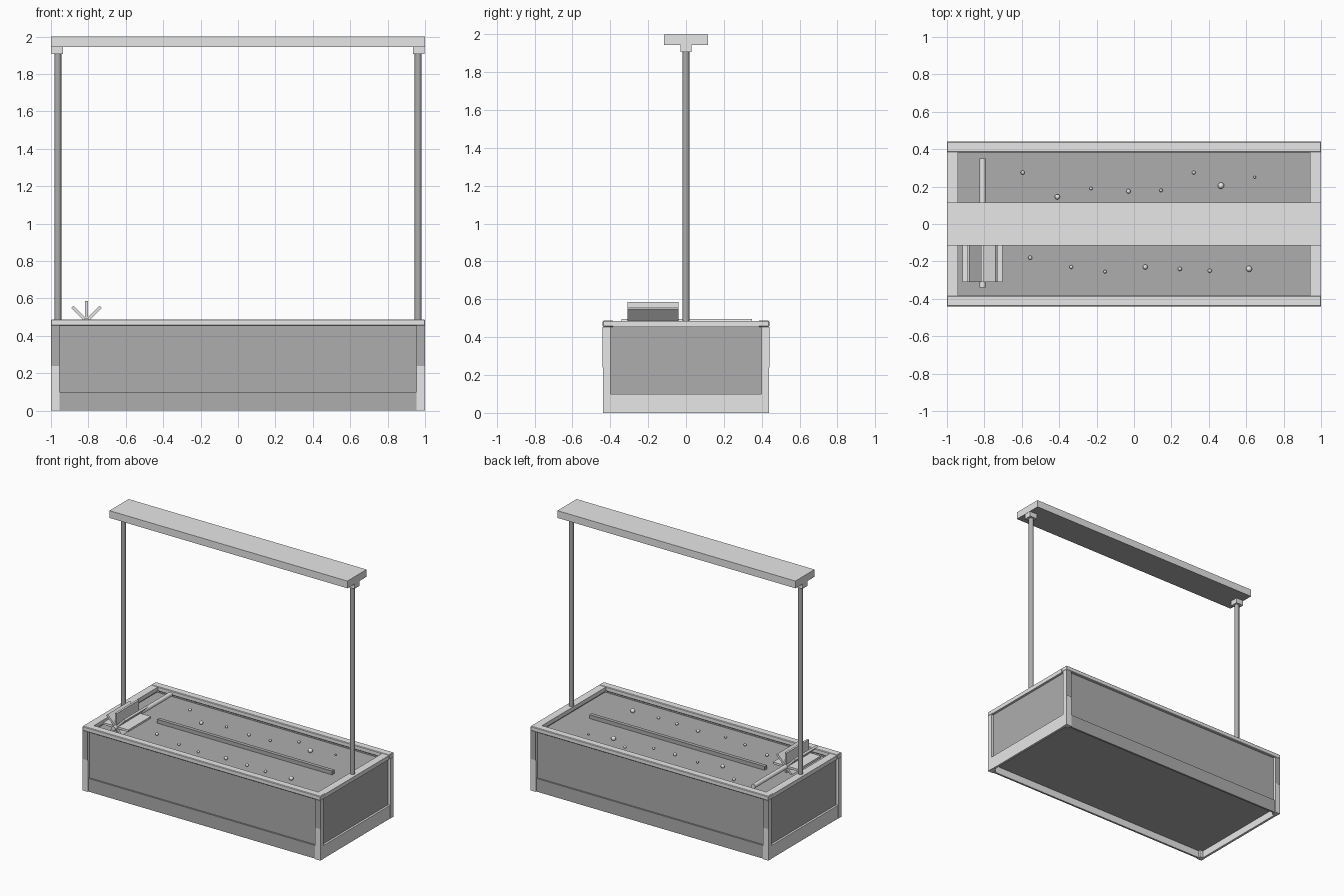
import bpy, math
from mathutils import Matrix, Vector

if "Cube" in bpy.data.objects:
    bpy.data.objects.remove(bpy.data.objects["Cube"])


def material(name, v):
    m = bpy.data.materials.new(name)
    m.diffuse_color = (v, v, v, 1)
    m.use_nodes = True
    m.node_tree.nodes["Principled BSDF"].inputs["Base Color"].default_value = m.diffuse_color
    return m


LIGHT = material("light grey", 0.8)
DARK = material("mid grey", 0.42)


def box(name, x, y, z, mat, bevel=0.0):
    """Box from (min, max) ranges on each axis."""
    bpy.ops.mesh.primitive_cube_add(size=1)
    o = bpy.context.object
    o.name = name
    lo, hi = Vector((x[0], y[0], z[0])), Vector((x[1], y[1], z[1]))
    d = hi - lo
    o.data.transform(Matrix.Translation((lo + hi) / 2) @ Matrix.Diagonal((d.x, d.y, d.z, 1)))
    o.data.materials.append(mat)
    if bevel:
        b = o.modifiers.new("bevel", "BEVEL")
        b.width, b.segments = bevel, 1
    return o


def mirrored(s, a, b):
    return (min(s * a, s * b), max(s * a, s * b))


def rod(name, radius, length, loc, rot, mat, sides=12):
    bpy.ops.mesh.primitive_cylinder_add(vertices=sides, radius=radius, depth=length,
                                        location=loc, rotation=rot)
    o = bpy.context.object
    o.name = name
    o.data.materials.append(mat)
    bpy.ops.object.shade_smooth_by_angle(angle=math.radians(40))
    return o


# Tank body: flat top surface and raised floor
SURFACE, FLOOR = 0.436, 0.055
box("tank_body", (-0.96, 0.96), (-0.40, 0.40), (FLOOR, SURFACE), DARK)

# Long sides: panel, lower board, its light inner face and top rail
for s, side in ((-1, "front"), (1, "back")):
    box(side + "_panel", (-0.955, 0.955), mirrored(s, 0.40, 0.42), (FLOOR, 0.455), DARK)
    box(side + "_lower_board", (-0.955, 0.955), mirrored(s, 0.42, 0.432), (0.0, 0.1), DARK)
    box(side + "_inner_sill", (-0.955, 0.955), mirrored(s, 0.417, 0.421), (0.0, FLOOR), LIGHT)
    box(side + "_top_rail", (-1, 1), mirrored(s, 0.383, 0.44), (0.454, 0.488), LIGHT, 0.004)

# Short sides: panel, lower board, top rail, pole, bracket and corner posts
for s, side in ((-1, "left"), (1, "right")):
    box(side + "_panel", mirrored(s, 0.96, 0.982), (-0.40, 0.40), (FLOOR, 0.455), DARK)
    box(side + "_lower_board", mirrored(s, 0.98, 0.998), (-0.40, 0.40), (0.0, 0.1), LIGHT)
    box(side + "_top_rail", mirrored(s, 0.942, 1.0), (-0.385, 0.385), (0.454, 0.485), LIGHT)
    rod(side + "_pole", 0.018, 1.47, (s * 0.963, 0, 1.185), (0, 0, 0), DARK)
    box(side + "_bracket", mirrored(s, 0.935, 0.998), (-0.03, 0.03), (1.907, 1.945), LIGHT)
    for t, end in ((-1, "front"), (1, "back")):
        box(f"{end}_{side}_post", mirrored(s, 0.955, 1), mirrored(t, 0.40, 0.439),
            (0, 0.455), LIGHT)
        # darker upper half on the outer face of the post
        box(f"{end}_{side}_post_plate", mirrored(s, 0.955, 0.9995), mirrored(t, 0.437, 0.44),
            (0.24, 0.453), DARK)

# Overhead light hood with darker underside
hood = box("hood", (-1, 1), (-0.115, 0.115), (1.945, 2.0), LIGHT)
hood.data.materials.append(DARK)
for p in hood.data.polygons:
    p.material_index = 1 if p.normal.z < -0.5 else 0

# Long bar lying along the middle of the surface
box("middle_bar", (-0.67, 0.80), (-0.014, 0.014), (0.435, 0.465), DARK)

# Paddle wheel: shaft and eight blades
AX, AZ = -0.81, 0.48
rod("wheel_shaft", 0.017, 0.69, (AX, 0.005, AZ), (math.pi / 2, 0, 0), LIGHT)
for i in range(8):
    b = box(f"paddle_{i + 1}", (0.0, 0.106), (-0.31, -0.04), (-0.008, 0.008), LIGHT)
    b.data.transform(Matrix.Translation((AX, 0, AZ)) @ Matrix.Rotation(i * math.pi / 4, 4, "Y"))

# Small beads resting on the surface: x, y, radius
BEADS = [(-0.595, 0.275, 0.011), (-0.41, 0.145, 0.014), (-0.23, 0.19, 0.009),
         (-0.03, 0.175, 0.012), (0.145, 0.18, 0.009), (0.32, 0.275, 0.01),
         (0.465, 0.205, 0.017), (0.645, 0.25, 0.007), (-0.555, -0.18, 0.011),
         (-0.335, -0.23, 0.01), (-0.155, -0.255, 0.009), (0.06, -0.23, 0.013),
         (0.245, -0.24, 0.011), (0.405, -0.25, 0.011), (0.615, -0.24, 0.016)]
for i, (x, y, r) in enumerate(BEADS):
    bpy.ops.mesh.primitive_uv_sphere_add(segments=12, ring_count=8, radius=r,
                                         location=(x, y, SURFACE + 0.012))
    o = bpy.context.object
    o.name = f"bead_{i + 1}"
    o.data.materials.append(LIGHT)
    bpy.ops.object.shade_smooth()
